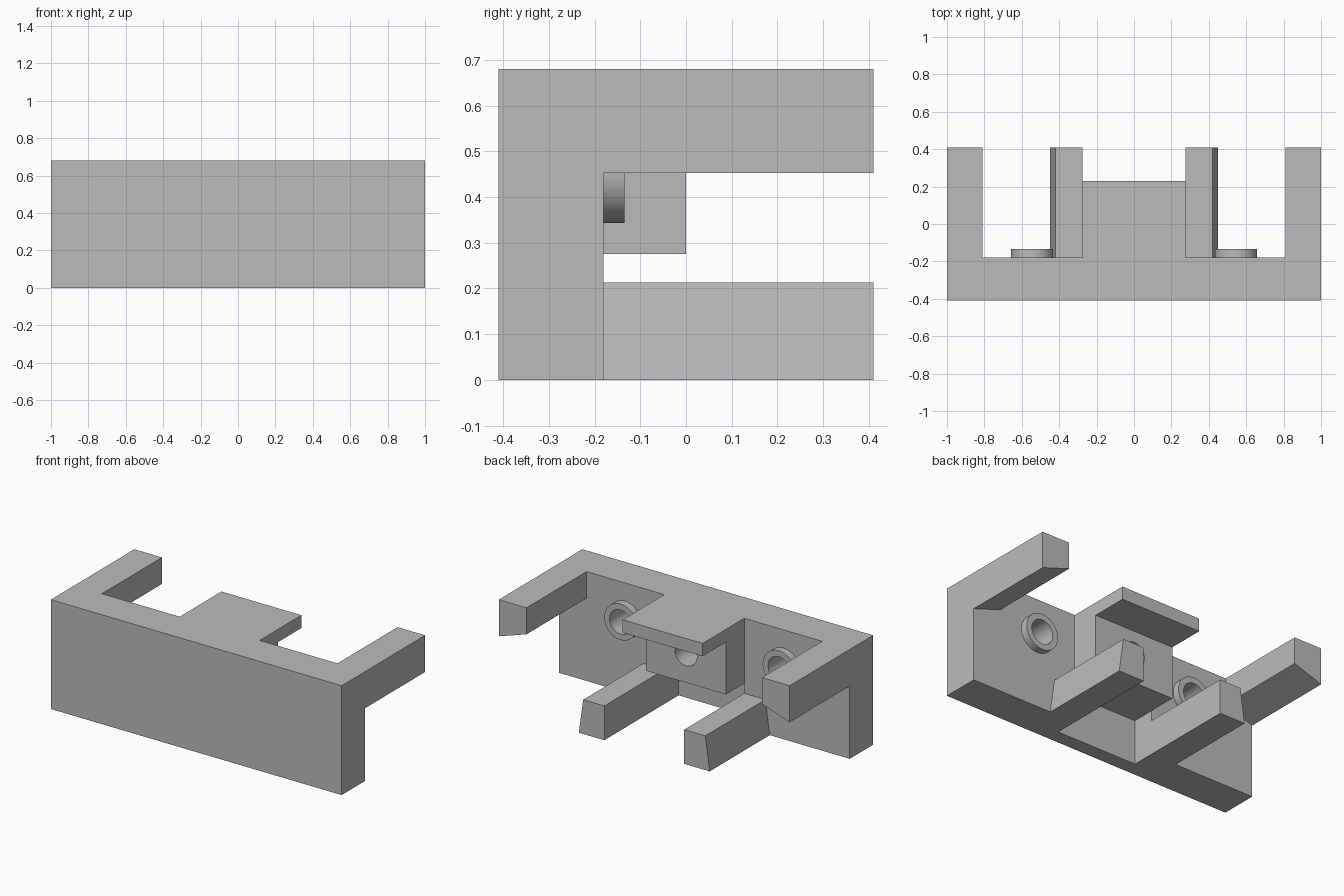
import bpy, math
from mathutils import Matrix, Vector

cube = bpy.data.objects.get("Cube")
if cube:
    bpy.data.objects.remove(cube, do_unlink=True)

grey = bpy.data.materials.new("plain grey")
grey.use_nodes = True
grey.diffuse_color = (0.5, 0.5, 0.5, 1)
grey.node_tree.nodes["Principled BSDF"].inputs["Base Color"].default_value = (0.5, 0.5, 0.5, 1)

FRONT, BACK, TAIL = -0.41, -0.18, 0.41   # plate front, plate back, arm ends
FLOOR = -0.32                            # depth of the notch and bores
HALF = 0.275                             # half width of the centre block
BORE_X, BORE_Z = 0.545, 0.455


def prism(name, outline, y0, y1):
    """Extrude an x-z outline along y."""
    n = len(outline)
    verts = [(x, y, z) for y in (y0, y1) for x, z in outline]
    faces = [tuple(range(n)), tuple(range(2 * n - 1, n - 1, -1))]
    faces += [(i, i + n, (i + 1) % n + n, (i + 1) % n) for i in range(n)]
    mesh = bpy.data.meshes.new(name)
    mesh.from_pydata(verts, [], faces)
    area = sum(a[0] * b[1] - b[0] * a[1] for a, b in zip(outline, outline[1:] + outline[:1]))
    if area < 0:
        mesh.flip_normals()
    mesh.materials.append(grey)
    obj = bpy.data.objects.new(name, mesh)
    bpy.context.collection.objects.link(obj)
    return obj


def box(name, x0, x1, y0, y1, z0, z1):
    return prism(name, [(x0, z0), (x1, z0), (x1, z1), (x0, z1)], y0, y1)


def disc(name, x, r, y0, y1):
    """Cylinder along y at bore height."""
    bpy.ops.mesh.primitive_cylinder_add(vertices=64, radius=r, depth=y1 - y0,
                                        location=(x, (y0 + y1) / 2, BORE_Z),
                                        rotation=(math.pi / 2, 0, 0))
    obj = bpy.context.object
    obj.name = name
    obj.data.materials.append(grey)
    return obj


def activate(obj):
    bpy.ops.object.select_all(action='DESELECT')
    obj.select_set(True)
    bpy.context.view_layer.objects.active = obj


def cut(obj, cutter):
    activate(obj)
    mod = obj.modifiers.new("cut", 'BOOLEAN')
    mod.operation, mod.solver, mod.object = 'DIFFERENCE', 'EXACT', cutter
    bpy.ops.object.modifier_apply(modifier=mod.name)


# Plate, centre block and shelf
plate = box("front_plate", -1, 1, FRONT, BACK, 0, 0.68)
block = box("centre_block", -HALF, HALF, BACK, 0, 0.275, 0.60)
shelf = box("top_shelf", -HALF, HALF, BACK, 0.23, 0.60, 0.68)
cutters = [box("notch_cutter", -HALF, HALF, FLOOR, 0.1, -0.1, 0.275)]
cut(plate, cutters[0])

# Centre bore
centre = disc("centre_bore_cutter", 0, 0.075, FLOOR, 0.1)
cutters.append(centre)
cut(plate, centre)
cut(block, centre)
rounded = [plate, block]

for side, s in (("left", 1), ("right", -1)):
    # Arms: upper has a sloped underside, lower has a sloped outer side
    prism(side + "_upper_arm",
          [(s, 0.68), (s, 0.452), (s * 0.81, 0.515), (s * 0.81, 0.68)], BACK, TAIL)
    prism(side + "_lower_arm",
          [(s * HALF, 0), (s * 0.45, 0), (s * 0.42, 0.213), (s * HALF, 0.213)], BACK, TAIL)
    # Raised ring around a blind bore
    boss = disc(side + "_boss", s * BORE_X, 0.112, BACK, -0.135)
    bore = disc(side + "_bore_cutter", s * BORE_X, 0.075, FLOOR, 0)
    cut(boss, bore)
    cut(plate, bore)
    cutters.append(bore)
    rounded.append(boss)

for obj in cutters:
    bpy.data.objects.remove(obj, do_unlink=True)
for obj in rounded:
    activate(obj)
    bpy.ops.object.shade_smooth_by_angle(angle=math.radians(30))
